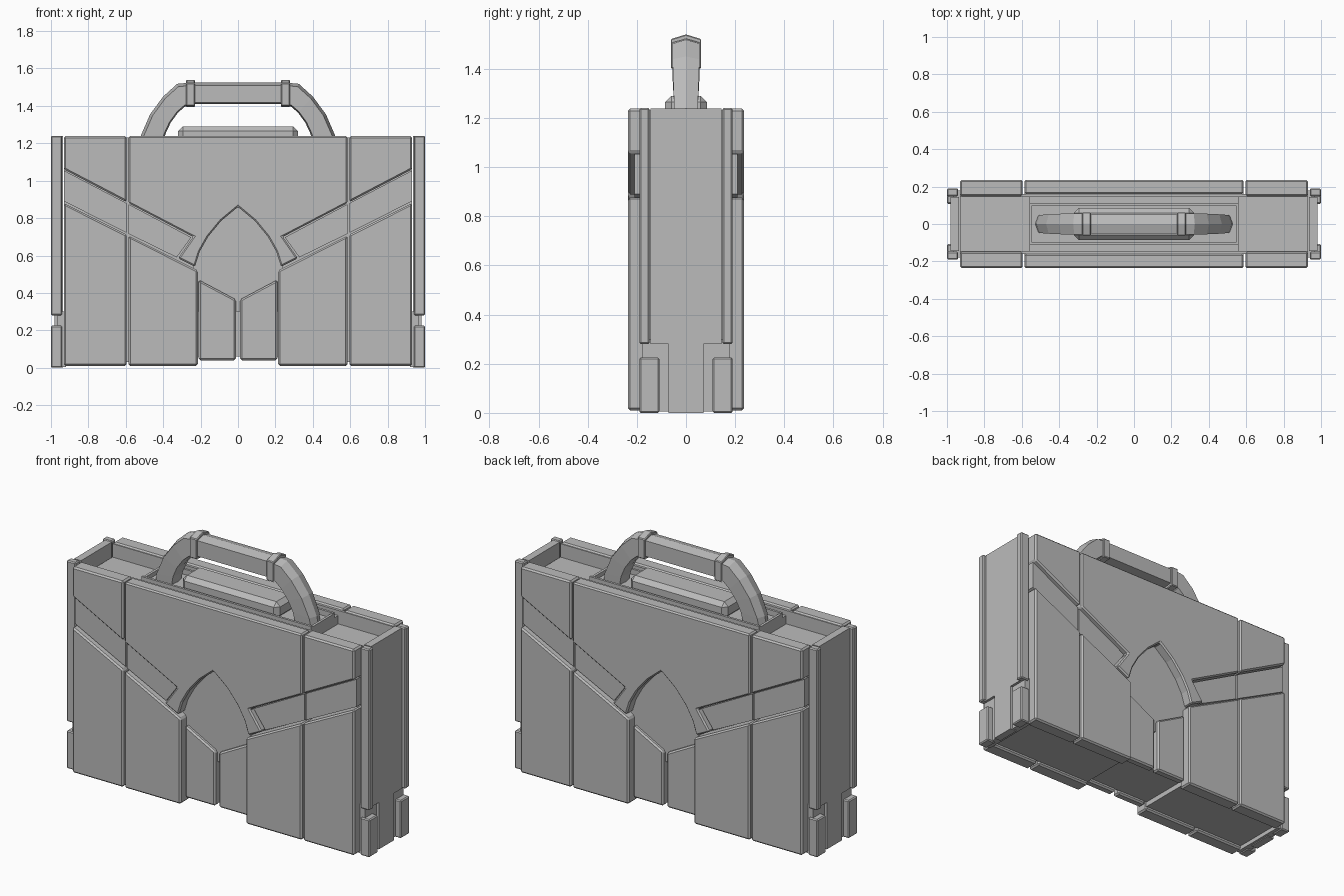
import bpy, bmesh
from mathutils import Vector

cube = bpy.data.objects.get("Cube")
if cube:
    bpy.data.objects.remove(cube, do_unlink=True)

grey = bpy.data.materials.new("case_grey")
grey.use_nodes = True
grey.diffuse_color = (0.5, 0.5, 0.5, 1)
grey.node_tree.nodes["Principled BSDF"].inputs["Base Color"].default_value = (0.5, 0.5, 0.5, 1)


def finish(bm, name, bevel=0.0, segments=1):
    bmesh.ops.recalc_face_normals(bm, faces=bm.faces)
    mesh = bpy.data.meshes.new(name)
    bm.to_mesh(mesh)
    bm.free()
    mesh.materials.append(grey)
    ob = bpy.data.objects.new(name, mesh)
    bpy.context.collection.objects.link(ob)
    if bevel:
        mod = ob.modifiers.new("edge_bevel", "BEVEL")
        mod.width = bevel
        mod.segments = segments
        mod.limit_method = "ANGLE"
    return ob


def prism(name, outline, y0, y1, bevel=0.0):
    """Extrude an x-z outline from y0 to y1."""
    bm = bmesh.new()
    face = bm.faces.new([bm.verts.new((x, y0, z)) for x, z in outline])
    ext = bmesh.ops.extrude_face_region(bm, geom=[face])
    moved = [g for g in ext["geom"] if isinstance(g, bmesh.types.BMVert)]
    bmesh.ops.translate(bm, verts=moved, vec=(0, y1 - y0, 0))
    return finish(bm, name, bevel)


def box(name, xs, ys, zs, bevel=0.0):
    x0, x1 = xs
    return prism(name, [(x0, zs[0]), (x1, zs[0]), (x1, zs[1]), (x0, zs[1])], ys[0], ys[1], bevel)


def flip(points):
    return [(-x, z) for x, z in reversed(points)]


def span(a, b, sign):
    return sorted((a * sign, b * sign))


TOP, SEAM, EDGE = 1.238, 0.59, 0.93
GAP = 0.005


def upper(x):
    """Lower border of the upper panels."""
    return 0.70 + (x - 0.24) * 0.522


def lower(x):
    """Upper border of the lower panels."""
    return 0.52 + (x - 0.215) * 0.503


# Inner body with a raised underside in the middle
half = [(0.22, 0.06), (0.22, 0.03), (EDGE, 0.03), (EDGE, 1.15)]
prism("inner_body", half + flip(half), -0.155, 0.155)

# Outline of the middle panel, with a pointed arch cut from below
arch = [(0.09, 0.785), (0.16, 0.70), (0.205, 0.62), (0.23, 0.54)]
wing = arch + [(0.32, 0.585), (0.24, 0.70), (SEAM - GAP, upper(SEAM - GAP)), (SEAM - GAP, TOP)]
middle = [(0, 0.86)] + wing + flip(wing)

a, b = SEAM - GAP, SEAM + GAP
for sy, face in ((-1, "front"), (1, "back")):
    prism(face + "_middle_panel", middle, sy * 0.16, sy * 0.236, 0.008)
    box(face + "_liner", (-EDGE, EDGE), span(0.145, 0.16, sy), (1.1, 1.23))
    box(face + "_arch_plate", (-0.24, 0.24), span(0.15, 0.178, sy), (0.3, 0.87))
    for sx, side in ((-1, "right"), (1, "left")):
        tag = face + "_" + side

        def panel(name, pts, depth, bevel=0.009):
            prism(tag + name, pts if sx > 0 else flip(pts), sy * 0.15, sy * depth, bevel)

        panel("_upper_panel", [(b, upper(b)), (EDGE, upper(EDGE)), (EDGE, TOP), (b, TOP)], 0.236)
        panel("_lower_outer_panel", [(b, 0.01), (EDGE, 0.01), (EDGE, lower(EDGE)), (b, lower(b))], 0.236)
        panel("_lower_inner_panel", [(0.215, 0.01), (a, 0.01), (a, lower(a)), (0.215, lower(0.215))], 0.236)
        panel("_centre_flap", [(0.012, 0.04), (0.21, 0.04), (0.21, 0.47), (0.012, 0.365)], 0.2)
        # Recessed diagonal band, split at the seam
        panel("_band_inner", [(0.328, 0.59), (a, lower(a) + 0.01), (a, upper(a) - 0.006),
                              (0.25, 0.697)], 0.21, 0)
        panel("_band_outer", [(b, lower(b) + 0.01), (EDGE, lower(EDGE) + 0.01),
                              (EDGE, upper(EDGE) - 0.006), (b, upper(b) - 0.006)], 0.21, 0)

# End channels: web, two rails and two feet on each end
for sx, side in ((-1, "right"), (1, "left")):
    box(side + "_end_web", span(0.935, 0.98, sx), (-0.145, 0.145), (0.28, TOP))
    box(side + "_end_lower_web", span(0.935, 0.98, sx), (-0.072, 0.072), (0, 0.28))
    box(side + "_end_backing", span(0.92, 0.965, sx), (-0.18, 0.18), (0.005, 0.3))
    for sy, face in ((-1, "front"), (1, "back")):
        tag = side + "_" + face
        box(tag + "_rail", span(0.94, 1.0, sx), span(0.148, 0.19, sy), (0.28, 1.24), 0.006)
        box(tag + "_foot", span(0.94, 1.0, sx), span(0.108, 0.19, sy), (0, 0.225), 0.006)

# Top deck under the handle with raised rails
box("top_deck", (-0.56, 0.56), (-0.145, 0.145), (1.1, 1.2))
for sy, face in ((-1, "front"), (1, "back")):
    box(face + "_deck_rail", (-0.56, 0.56), span(0.098, 0.112, sy), (1.19, 1.232))
for sx, side in ((-1, "right"), (1, "left")):
    box(side + "_deck_end", span(0.545, 0.56, sx), (-0.112, 0.112), (1.19, 1.225))
box("handle_base", (-0.32, 0.32), (-0.085, 0.085), (1.19, 1.29), 0.025)


def loft(name, stations, bevel=0.0):
    """Skin ridged six-sided sections: (outer point, inner point, half width)."""
    bm = bmesh.new()
    rings = []
    for outer, inner, w in stations:
        o, i = Vector((outer[0], 0, outer[1])), Vector((inner[0], 0, inner[1]))
        side = Vector((0, w, 0))
        so, si = o.lerp(i, 0.13), i.lerp(o, 0.06)
        rings.append([bm.verts.new(p) for p in (o, so + side, si + side, i, si - side, so - side)])
    for r, s in zip(rings, rings[1:]):
        for k in range(6):
            n = (k + 1) % 6
            bm.faces.new((r[k], r[n], s[n], s[k]))
    bm.faces.new(rings[0])
    bm.faces.new(rings[-1])
    return finish(bm, name, bevel)


# Handle: curved legs, straight grip and two collars
leg = [((0.53, 1.19), (0.40, 1.19), 0.045), ((0.52, 1.24), (0.388, 1.25), 0.048),
       ((0.47, 1.355), (0.36, 1.31), 0.052), ((0.40, 1.45), (0.32, 1.365), 0.055),
       ((0.325, 1.518), (0.285, 1.395), 0.055), ((0.25, 1.525), (0.25, 1.41), 0.055)]
for sx, side in ((-1, "right"), (1, "left")):
    loft(side + "_handle_leg", [((o[0] * sx, o[1]), (i[0] * sx, i[1]), w) for o, i, w in leg])
    loft(side + "_handle_collar", [((x * sx, 1.54), (x * sx, 1.393), 0.062) for x in (0.23, 0.277)], 0.004)
loft("handle_grip", [((x, 1.525), (x, 1.41), 0.052) for x in (-0.25, 0.25)])
